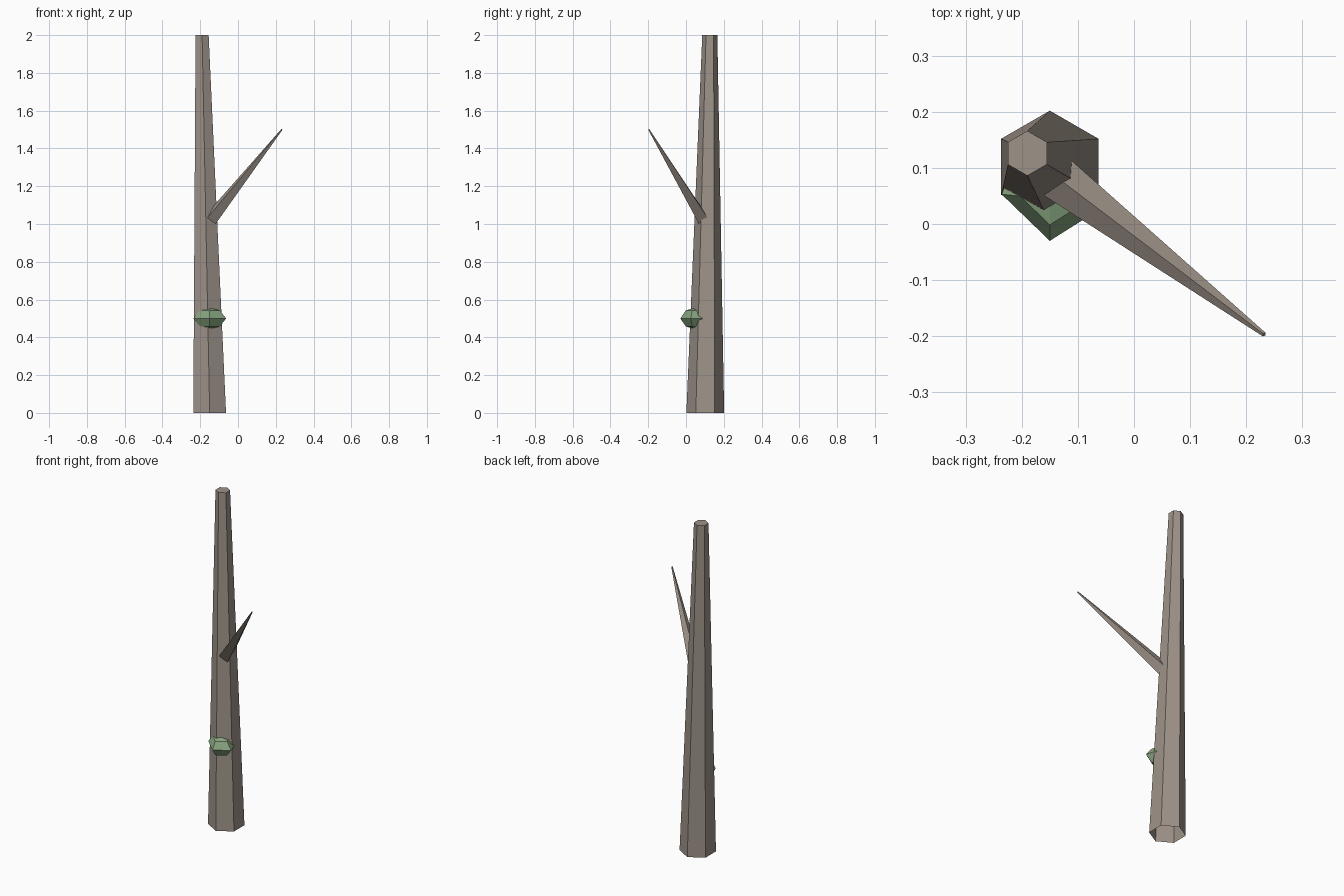
import bpy, bmesh
from math import cos, sin, pi
from mathutils import Vector

if "Cube" in bpy.data.objects:
    bpy.data.objects.remove(bpy.data.objects["Cube"])


def material(name, rgb):
    m = bpy.data.materials.new(name)
    m.diffuse_color = (*rgb, 1)
    m.use_nodes = True
    m.node_tree.nodes["Principled BSDF"].inputs["Base Color"].default_value = m.diffuse_color
    return m


def loft(name, rings, mat, cap_start=True, cap_end=True):
    """Skin a list of equal-sized point rings with flat faces."""
    bm = bmesh.new()
    vs = [[bm.verts.new(p) for p in ring] for ring in rings]
    n = len(rings[0])
    for a, b in zip(vs, vs[1:]):
        for i in range(n):
            j = (i + 1) % n
            bm.faces.new((a[i], a[j], b[j], b[i]))
    if cap_start:
        bm.faces.new(vs[0][::-1])
    if cap_end:
        bm.faces.new(vs[-1])
    bmesh.ops.recalc_face_normals(bm, faces=bm.faces)
    me = bpy.data.meshes.new(name)
    bm.to_mesh(me)
    bm.free()
    me.materials.append(mat)
    ob = bpy.data.objects.new(name, me)
    bpy.context.collection.objects.link(ob)
    return ob


def ring(c, r, n, u, v):
    return [Vector(c) + r * (cos(2 * pi * i / n) * u + sin(2 * pi * i / n) * v)
            for i in range(n)]


bark = material("bark", (0.34, 0.29, 0.25))
moss = material("moss_green", (0.25, 0.38, 0.22))
X, Y, Z = Vector((1, 0, 0)), Vector((0, 1, 0)), Vector((0, 0, 1))

# Leaning six-sided trunk, open underneath
loft("trunk", [ring((-0.15, 0.102, 0), 0.1, 6, -Y, X),
               ring((-0.19, 0.126, 2), 0.04, 6, -Y, X)], bark, cap_start=False)

# Four-sided broken branch
start, tip = Vector((-0.14, 0.085, 1.03)), Vector((0.232, -0.197, 1.5))
d = (tip - start).normalized()
side = d.cross(Z).normalized()
up = side.cross(d)
loft("branch", [ring(start, 0.04, 4, side, up), ring(tip, 0.004, 4, side, up)], bark)

# Faceted moss clump on the front of the trunk
outline = [(0, -0.075), (0.087, -0.02), (0.06, 0.055), (-0.06, 0.075), (-0.086, 0.008)]
levels = [(0.05, -0.055), (0.62, -0.042), (1, 0), (0.62, 0.042), (0.05, 0.055)]
loft("moss_clump", [[Vector((-0.15 + x * s, 0.045 + y * s, 0.5 + z)) for x, y in outline]
                    for s, z in levels], moss)
